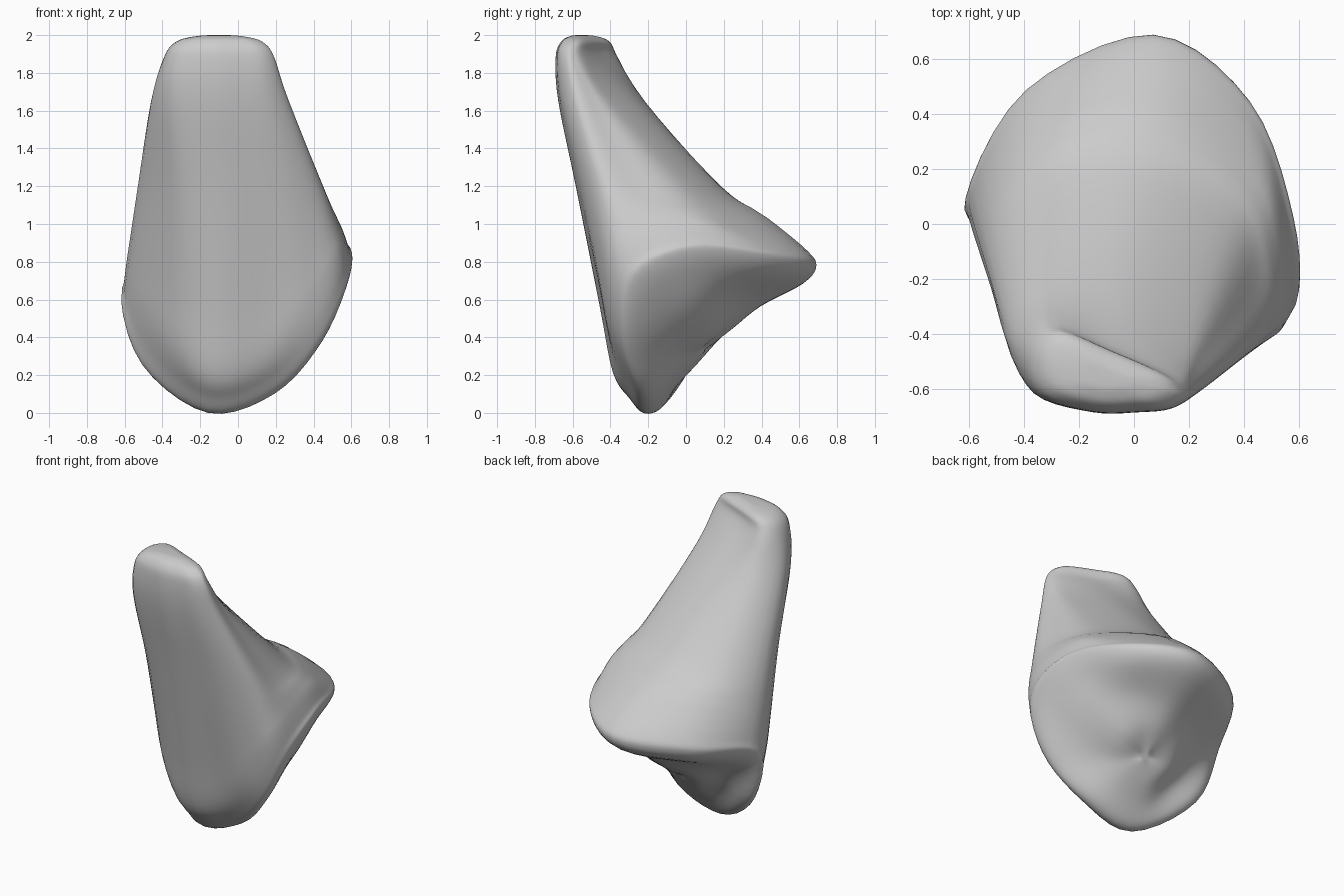
import bpy
import bmesh
from mathutils import Vector

cube = bpy.data.objects.get("Cube")
if cube:
    bpy.data.objects.remove(cube)

STEPS = 5  # subdivisions between control points, in both directions


def ring(*points):
    return [Vector(p) for p in points]


def level_ring(height, *points):
    return [Vector((x, y, height)) for x, y in points]


def blend(start, end, amount):
    """Ring part of the way from one ring to another ring or to a point."""
    if isinstance(end, Vector):
        end = [end] * len(start)
    return [a.lerp(b, amount) for a, b in zip(start, end)]


def spline(a, b, c, d, t):
    """Catmull-Rom interpolation between b and c."""
    return 0.5 * (2 * b + (c - a) * t + (2 * a - 5 * b + 4 * c - d) * t**2
                  + (3 * b - a - 3 * c + d) * t**3)


def smooth_closed(points):
    """Add in-between points around a ring."""
    n = len(points)
    return [spline(points[i - 1], points[i], points[(i + 1) % n], points[(i + 2) % n], s / STEPS)
            for i in range(n) for s in range(STEPS)]


def smooth_rows(rows):
    """Add in-between rings along the body."""
    last = len(rows) - 1
    result = []
    for i in range(last):
        quad = [rows[max(i - 1, 0)], rows[i], rows[i + 1], rows[min(i + 2, last)]]
        for s in range(STEPS):
            result.append([spline(*column, s / STEPS) for column in zip(*quad)])
    return result + [rows[last]]


# Underside and rim: each ring starts at the front and runs towards the left
under = ring((-.13, -.05, .14), (.1, -.05, .2), (.28, -.08, .34), (.4, -.02, .5), (.4, .12, .6),
             (.26, .3, .62), (.03, .4, .57), (-.22, .3, .54), (-.36, .12, .45), (-.29, .01, .27))
rim = ring((-.16, -.21, .005), (.2, -.25, .11), (.45, -.33, .39), (.59, -.27, .72), (.58, .03, .87),
           (.42, .45, .83), (.07, .69, .78), (-.39, .49, .74), (-.61, .1, .64), (-.51, -.01, .26))

# Body rings
low = ring((-.17, -.375, .22), (.14, -.385, .3), (.38, -.43, .6), (.55, -.36, .88), (.53, -.02, 1),
           (.42, .24, .99), (.05, .46, 1.01), (-.37, .34, .96), (-.59, .02, .8), (-.44, -.22, .48))
middle = level_ring(1.2, (-.15, -.575), (.1, -.575), (.3, -.54), (.44, -.44), (.43, -.27),
                    (.34, -.02), (0, .18), (-.36, .1), (-.53, -.18), (-.36, -.48))
upper = level_ring(1.65, (-.15, -.67), (.02, -.67), (.17, -.65), (.265, -.58), (.25, -.49),
                   (.19, -.4), (-.05, -.25), (-.32, -.23), (-.46, -.4), (-.37, -.6))
crown = level_ring(1.88, (-.15, -.685), (.02, -.685), (.12, -.675), (.18, -.64), (.19, -.6),
                   (.14, -.54), (-.08, -.44), (-.3, -.36), (-.39, -.46), (-.35, -.62))

# Smooth saddle below, rounded lip and shoulder beside the rim
saddle = Vector((0, .11, .34))
arch = [p + Vector((0, p.x**2, -p.x**2)) for p in blend(under, saddle, .5)]
lip = [p + Vector((0, .025, -.025)) for p in blend(rim, under, .3)]
shoulder = [Vector((p.x, p.y * 1.05, p.z)) for p in blend(rim, low, .35)]
waist = blend(low, middle, .35)

# Rounded top, flattening towards the centre
top = Vector((-.1, -.56, 2))
caps = []
for amount, height in ((.22, 1.965), (.6, 1.995), (.93, 2)):
    cap = blend(crown, top, amount)
    for point in cap:
        point.z = height
    caps.append(cap)

rows = [blend(under, saddle, .92), arch, under, lip, rim,
        shoulder, low, waist, middle, upper, crown] + caps
rows = smooth_rows([smooth_closed(r) for r in rows])

# Skin the rings
bm = bmesh.new()
loops = [[bm.verts.new(p) for p in r] for r in rows]
count = len(loops[0])
for lower, higher in zip(loops, loops[1:]):
    for i in range(count):
        j = (i + 1) % count
        bm.faces.new((lower[i], lower[j], higher[j], higher[i]))
bm.faces.new(reversed(loops[0]))
bm.faces.new(loops[-1])
bmesh.ops.recalc_face_normals(bm, faces=bm.faces)

mesh = bpy.data.meshes.new("bone_body")
bm.to_mesh(mesh)
bm.free()
body = bpy.data.objects.new("bone_body", mesh)
bpy.context.collection.objects.link(body)

# Plain grey surface
grey = bpy.data.materials.new("light_grey")
grey.use_nodes = True
grey.diffuse_color = (.6, .6, .6, 1)
grey.node_tree.nodes["Principled BSDF"].inputs["Base Color"].default_value = (.6, .6, .6, 1)
mesh.materials.append(grey)
for polygon in mesh.polygons:
    polygon.use_smooth = True
